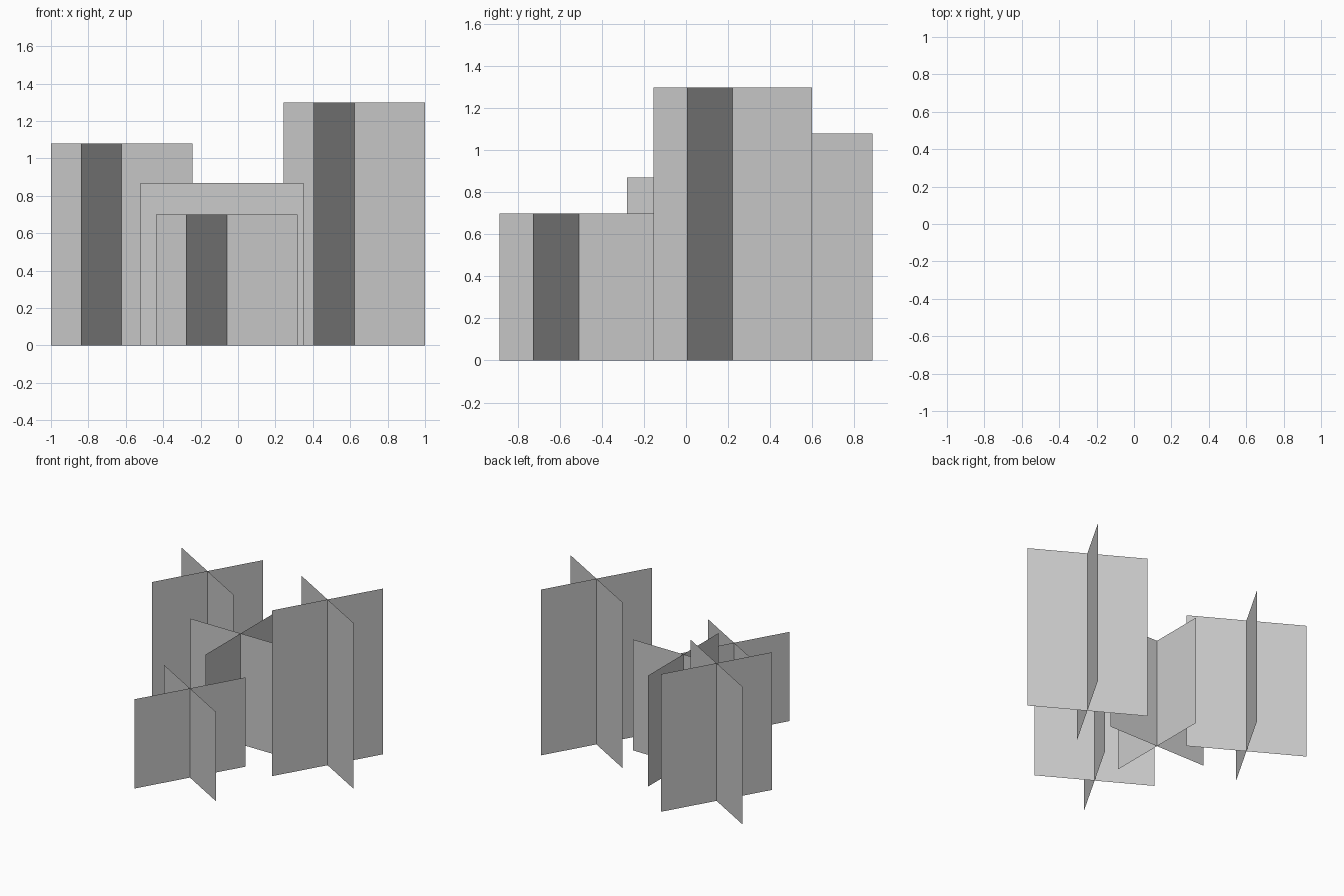
import bpy, math

if "Cube" in bpy.data.objects:
    bpy.data.objects.remove(bpy.data.objects["Cube"])

HALF = 0.436  # half width of every card


def crossed_cards(name, x, y, height, angle):
    """Two upright flat cards crossing at right angles."""
    verts, faces = [], []
    for i in range(2):
        a = math.radians(angle) + i * math.pi / 2
        dx, dy = HALF * math.cos(a), HALF * math.sin(a)
        n = len(verts)
        verts += [(-dx, -dy, 0), (dx, dy, 0), (dx, dy, height), (-dx, -dy, height)]
        faces.append((n, n + 1, n + 2, n + 3))
    mesh = bpy.data.meshes.new(name)
    mesh.from_pydata(verts, [], faces)
    obj = bpy.data.objects.new(name, mesh)
    obj.location = (x, y, 0)
    bpy.context.collection.objects.link(obj)


# Four plant clumps, each a pair of crossed cards
crossed_cards("back_left_clump", -0.622, 0.51, 1.08, -30)
crossed_cards("middle_clump", -0.085, 0.155, 0.87, 0)
crossed_cards("right_tall_clump", 0.622, 0.222, 1.30, -30)
crossed_cards("front_short_clump", -0.06, -0.51, 0.70, -30)
